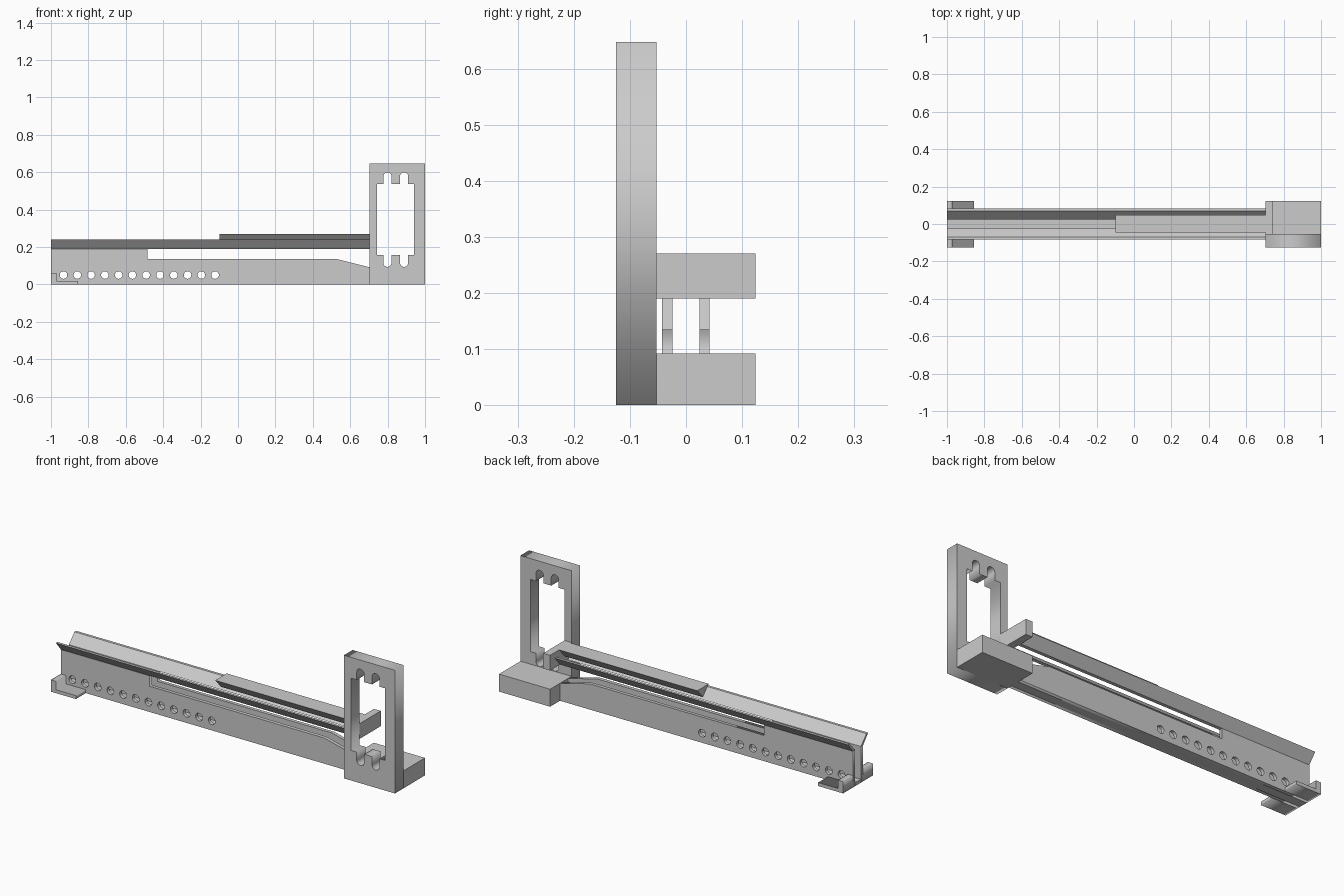
import bpy, bmesh, math
from mathutils import Matrix

if "Cube" in bpy.data.objects:
    bpy.data.objects.remove(bpy.data.objects["Cube"])

grey = bpy.data.materials.new("light grey")
grey.diffuse_color = (0.6, 0.6, 0.6, 1)
grey.use_nodes = True
grey.node_tree.nodes["Principled BSDF"].inputs["Base Color"].default_value = grey.diffuse_color

X0, X1, XE = -1.0, 0.703, 1.0      # rail start, rail end, stand end
YF, YM, YB = -0.125, -0.053, 0.124  # stand front, frame back, stand back


def add_object(name, mesh):
    mesh.materials.clear()
    mesh.materials.append(grey)
    ob = bpy.data.objects.new(name, mesh)
    bpy.context.collection.objects.link(ob)
    return ob


def prism_x(name, profile, xa, xb):
    """Extrude a (y, z) profile along x."""
    bm = bmesh.new()
    face = bm.faces.new([bm.verts.new((xa, y, z)) for y, z in profile])
    ext = bmesh.ops.extrude_face_region(bm, geom=[face])
    verts = [v for v in ext["geom"] if isinstance(v, bmesh.types.BMVert)]
    bmesh.ops.translate(bm, verts=verts, vec=(xb - xa, 0, 0))
    bmesh.ops.recalc_face_normals(bm, faces=bm.faces)
    mesh = bpy.data.meshes.new(name)
    bm.to_mesh(mesh)
    bm.free()
    return add_object(name, mesh)


def box(name, xa, xb, ya, yb, za, zb):
    return prism_x(name, [(ya, za), (yb, za), (yb, zb), (ya, zb)], xa, xb)


def plate_y(name, outlines, ya, yb):
    """Filled (x, z) outlines, inner ones being holes, extruded along y."""
    cu = bpy.data.curves.new(name, "CURVE")
    cu.dimensions, cu.fill_mode = "2D", "BOTH"
    cu.extrude = (yb - ya) / 2
    for pts in outlines:
        sp = cu.splines.new("POLY")
        sp.points.add(len(pts) - 1)
        for p, (x, z) in zip(sp.points, pts):
            p.co = (x, z, 0, 1)
        sp.use_cyclic_u = True
    tmp = bpy.data.objects.new(name + "_curve", cu)
    bpy.context.collection.objects.link(tmp)
    bpy.context.view_layer.update()
    deps = bpy.context.evaluated_depsgraph_get()
    mesh = bpy.data.meshes.new_from_object(tmp.evaluated_get(deps))
    bpy.data.objects.remove(tmp)
    mesh.transform(Matrix.Translation((0, (ya + yb) / 2, 0))
                   @ Matrix.Rotation(math.pi / 2, 4, "X"))
    bm = bmesh.new()
    bm.from_mesh(mesh)
    bmesh.ops.remove_doubles(bm, verts=bm.verts, dist=1e-5)
    bmesh.ops.recalc_face_normals(bm, faces=bm.faces)
    bm.to_mesh(mesh)
    bm.free()
    return add_object(name, mesh)


def arc(cx, cz, r, a0, a1, n):
    return [(cx + r * math.cos(math.radians(a0 + (a1 - a0) * i / n)),
             cz + r * math.sin(math.radians(a0 + (a1 - a0) * i / n)))
            for i in range(n + 1)]


# Side walls with a row of round holes
wall = [(X0, 0), (X1, 0), (X1, 0.092), (0.53, 0.135),
        (-0.484, 0.135), (-0.484, 0.19), (X0, 0.19)]
holes = [arc(-0.933 + 0.0737 * i, 0.05, 0.02, 0, 360, 24)[:-1] for i in range(12)]
plate_y("front_wall", [wall] + holes, -0.043, -0.024)
plate_y("back_wall", [wall] + holes, 0.024, 0.042)
box("channel_floor", X0, X1, -0.024, 0.024, 0, 0.018)

# Sloped trough sides and the wedge bar above them
for name, s in (("front_trough_side", -1), ("back_trough_side", 1)):
    prism_x(name, [(s * 0.024, 0.19), (s * 0.042, 0.19),
                   (s * 0.084, 0.24), (s * 0.07, 0.24)], X0, X1)
prism_x("wedge_bar", [(-0.046, 0.27), (0.049, 0.27), (0.0015, 0.218)], -0.10, X1)

# Feet with upright lips at the free end
for name, ya, yb in (("front", YF, -0.043), ("back", 0.042, YB)):
    plate_y(name + "_foot", [[(X0, 0), (-0.855, 0), (-0.855, 0.018),
                              (-0.97, 0.018), (-0.97, 0.062), (X0, 0.062)]], ya, yb)

# Stand: base block, cross arm and upright frame
box("stand_base", X1, XE, YM, YB, 0, 0.092)
box("cross_arm", X1, 0.743, YM, YB, 0.19, 0.27)

# Frame opening with rounded notches at top and bottom
xa, xb, za, zb, r = 0.743, 0.942, 0.158, 0.537, 0.0215
slots = (0.799, 0.888)
opening = [(xa, za)]
for c in slots:
    opening += [(c - r, za)] + arc(c, 0.115, r, 180, 360, 10) + [(c + r, za)]
opening += [(xb, za), (xb, zb)]
for c in reversed(slots):
    opening += [(c + r, zb)] + arc(c, 0.578, r, 0, 180, 10) + [(c - r, zb)]
opening += [(xa, zb)]
plate_y("upright_frame", [[(X1, 0), (XE, 0), (XE, 0.647), (X1, 0.647)], opening], YF, YM)
